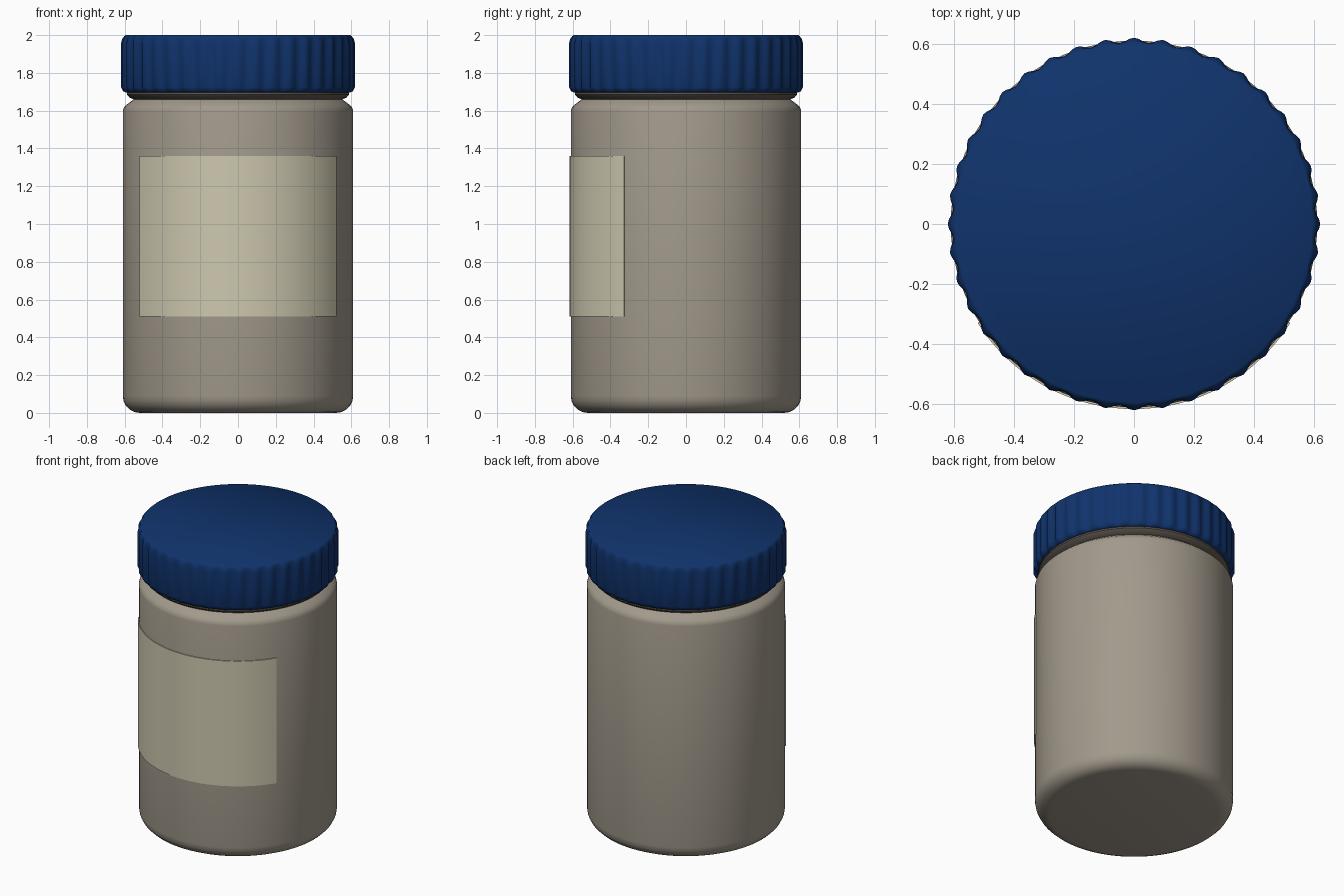
import bpy
import bmesh
import math

if "Cube" in bpy.data.objects:
    bpy.data.objects.remove(bpy.data.objects["Cube"], do_unlink=True)


def material(name, rgb):
    mat = bpy.data.materials.new(name)
    mat.use_nodes = True
    colour = (*rgb, 1.0)
    mat.diffuse_color = colour
    mat.node_tree.nodes["Principled BSDF"].inputs["Base Color"].default_value = colour
    return mat


def finish(name, bm, mat, angle=35):
    mesh = bpy.data.meshes.new(name)
    bmesh.ops.recalc_face_normals(bm, faces=bm.faces)
    bm.to_mesh(mesh)
    bm.free()
    mesh.materials.append(mat)
    obj = bpy.data.objects.new(name, mesh)
    bpy.context.collection.objects.link(obj)
    bpy.ops.object.select_all(action="DESELECT")
    obj.select_set(True)
    bpy.context.view_layer.objects.active = obj
    bpy.ops.object.shade_smooth_by_angle(angle=math.radians(angle))
    return obj


def lathe(name, profile, mat, sides=96, wave=lambda a: 0.0, angle=35):
    """Turn (radius, height, wave strength) rings into a capped solid."""
    bm = bmesh.new()
    rings = []
    for radius, z, strength in profile:
        ring = []
        for i in range(sides):
            a = math.tau * i / sides
            r = radius + strength * wave(a)
            ring.append(bm.verts.new((r * math.cos(a), r * math.sin(a), z)))
        rings.append(ring)
    for low, high in zip(rings, rings[1:]):
        for i in range(sides):
            j = (i + 1) % sides
            bm.faces.new((low[i], low[j], high[j], high[i]))
    bm.faces.new(rings[0][::-1])
    bm.faces.new(rings[-1])
    return finish(name, bm, mat, angle)


def corner(radius, z, size, start, steps=5):
    """Quarter-round profile points about a centre, starting at an angle."""
    return [(radius + size * math.cos(a), z + size * math.sin(a), 0)
            for a in (math.radians(start + 90 * k / steps) for k in range(steps + 1))]


body_mat = material("warm grey plastic", (0.36, 0.32, 0.26))
neck_mat = material("dark warm grey", (0.12, 0.10, 0.08))
label_mat = material("cream paper", (0.62, 0.58, 0.43))
lid_mat = material("navy blue plastic", (0.005, 0.033, 0.15))

# Jar body: rounded foot, straight wall, sloping shoulder
foot = corner(0.52, 0.09, 0.09, -90)
shoulder = [(0.61, 1.595, 0), (0.605, 1.615, 0), (0.592, 1.63, 0),
            (0.55, 1.662, 0), (0.535, 1.668, 0)]
lathe("jar_body", foot + shoulder, body_mat)

# Neck with the flared collar under the lid
lathe("neck_collar", [(0.53, 1.65, 0), (0.575, 1.67, 0), (0.588, 1.685, 0),
                      (0.588, 1.72, 0)], neck_mat)

# Screw lid with shallow grip ridges fading into rounded rims
ridges = 40
lathe("lid", [(0.59, 1.695, 0), (0.604, 1.703, 0.5), (0.612, 1.725, 1),
              (0.612, 1.955, 1), (0.608, 1.98, 0.6), (0.602, 1.993, 0.2),
              (0.594, 2.0, 0)],
      lid_mat, sides=ridges * 6, wave=lambda a: 0.008 * math.cos(ridges * a), angle=50)

# Wrapped label on the front, a thin curved plate
bm = bmesh.new()
half_angle, steps = math.radians(57.7), 32
columns = []
for i in range(steps + 1):
    a = -math.pi / 2 - half_angle + 2 * half_angle * i / steps
    columns.append([bm.verts.new((r * math.cos(a), r * math.sin(a), z))
                    for r, z in ((0.606, 0.51), (0.616, 0.51), (0.616, 1.36), (0.606, 1.36))])
for left, right in zip(columns, columns[1:]):
    for k in range(4):
        m = (k + 1) % 4
        bm.faces.new((left[k], right[k], right[m], left[m]))
bm.faces.new(columns[0])
bm.faces.new(columns[-1][::-1])
finish("label", bm, label_mat)
